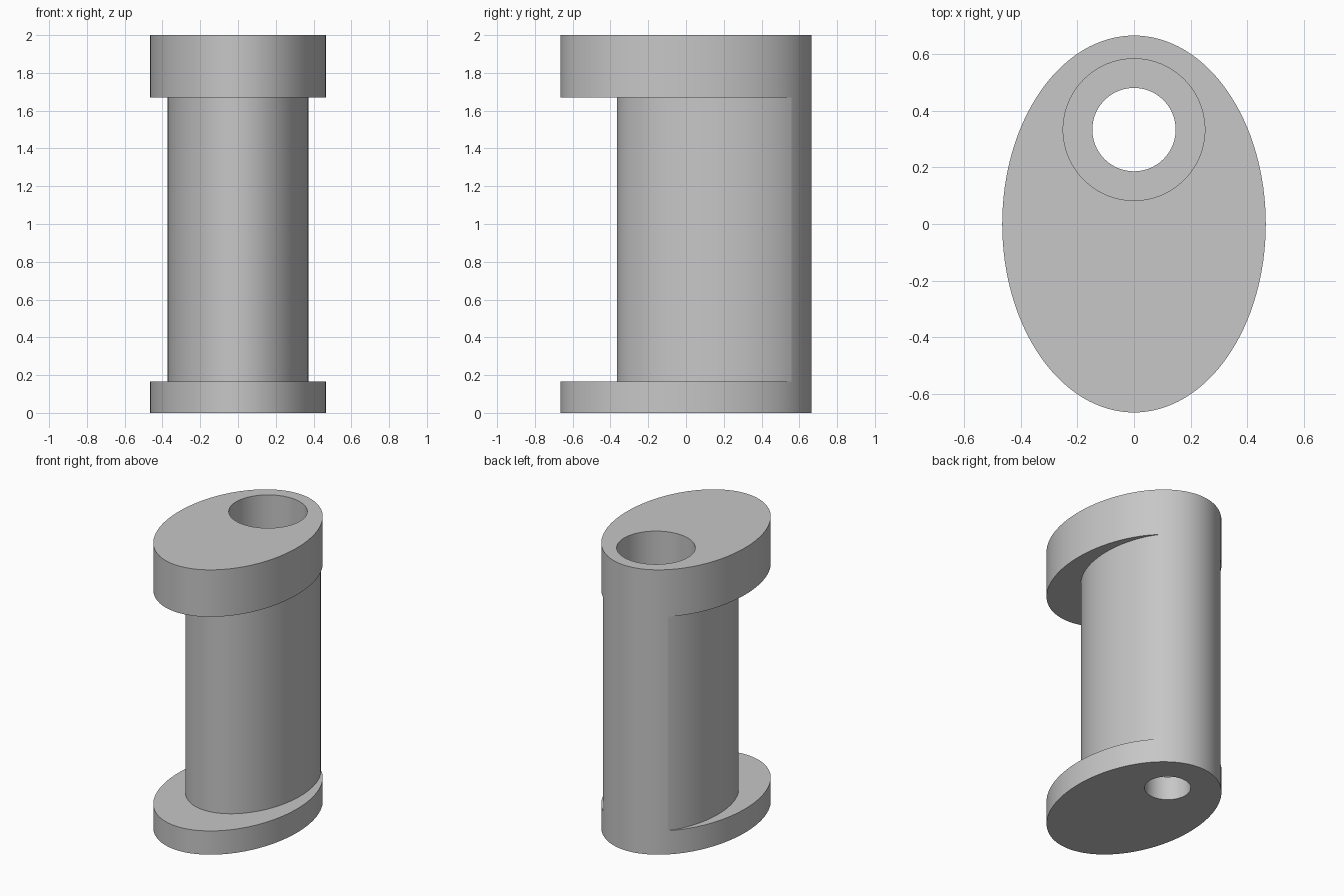
import bpy
from math import radians

SEGMENTS = 128
OUTER = (0.465, 0.665)      # half width and half depth of the flanges
COLUMN = (0.372, 0.532)     # half width and half depth of the column
COLUMN_Y, HOLE_Y = 0.167, 0.333
BASE_TOP, CAP_BOTTOM, HEIGHT = 0.167, 1.67, 2.0

cube = bpy.data.objects.get("Cube")
if cube:
    bpy.data.objects.remove(cube, do_unlink=True)

grey = bpy.data.materials.new("plain grey")
grey.use_nodes = True
colour = (0.57, 0.57, 0.57, 1)
grey.diffuse_color = colour
grey.node_tree.nodes["Principled BSDF"].inputs["Base Color"].default_value = colour


def oval(name, radii, y, bottom, top):
    """Upright elliptical cylinder."""
    bpy.ops.mesh.primitive_cylinder_add(
        vertices=SEGMENTS, radius=1, depth=1, location=(0, y, (bottom + top) / 2))
    obj = bpy.context.object
    obj.name = obj.data.name = name
    obj.scale = (radii[0], radii[1], top - bottom)
    bpy.ops.object.transform_apply(location=True, rotation=True, scale=True)
    return obj


def subtract(target, cutter):
    """Cut one solid from another, then discard the cutter."""
    cutter.hide_render = True
    bpy.context.view_layer.objects.active = target
    mod = target.modifiers.new("cut", 'BOOLEAN')
    mod.operation, mod.solver, mod.object = 'DIFFERENCE', 'EXACT', cutter
    bpy.ops.object.modifier_apply(modifier=mod.name)
    bpy.data.objects.remove(cutter, do_unlink=True)


# Full-height body with the flange outline
body = oval("flanged_column", OUTER, 0, 0, HEIGHT)
body.data.materials.append(grey)

# Waist cut: a block with the column outline left standing inside it
bpy.ops.mesh.primitive_cube_add(size=1, location=(0, 0, (BASE_TOP + CAP_BOTTOM) / 2))
waist = bpy.context.object
waist.name = "waist_cutter"
waist.scale = (2, 2, CAP_BOTTOM - BASE_TOP)
bpy.ops.object.transform_apply(location=True, rotation=True, scale=True)
subtract(waist, oval("column_core", COLUMN, COLUMN_Y, -1, 3))
subtract(body, waist)

# Wide bore from the top, narrow screw hole through the base
subtract(body, oval("bore_cutter", (0.25, 0.25), HOLE_Y, BASE_TOP, 3))
subtract(body, oval("screw_hole_cutter", (0.147, 0.147), HOLE_Y, -1, 1))

# Smooth curved walls, sharp rims and column creases
bpy.ops.object.select_all(action='DESELECT')
body.select_set(True)
bpy.context.view_layer.objects.active = body
bpy.ops.object.shade_smooth_by_angle(angle=radians(8))
